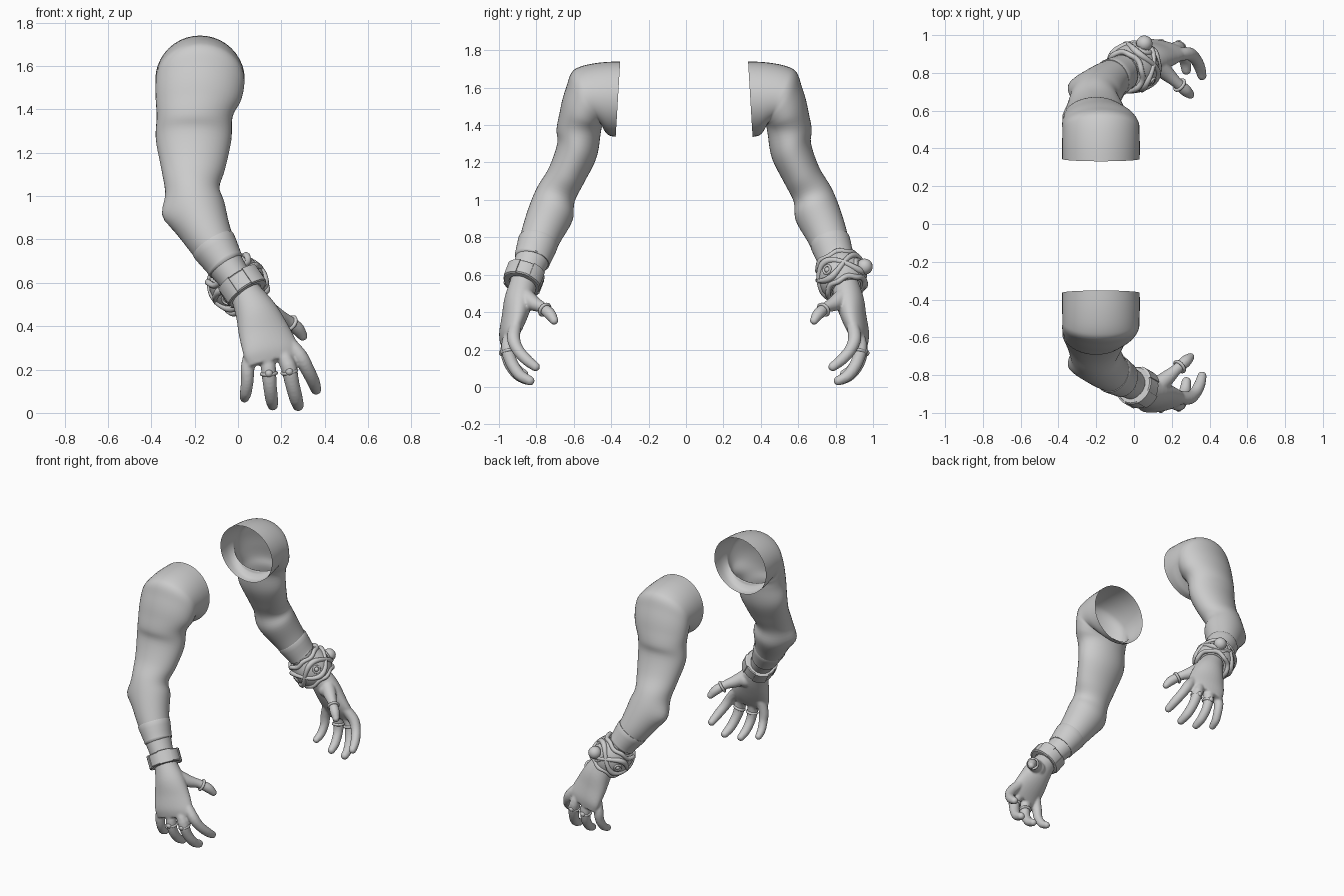
import bpy, bmesh, math
from mathutils import Vector

if "Cube" in bpy.data.objects:
    bpy.data.objects.remove(bpy.data.objects["Cube"])

skin = bpy.data.materials.new("plain grey")
skin.diffuse_color = (0.6, 0.6, 0.6, 1)
skin.use_nodes = True
skin.node_tree.nodes["Principled BSDF"].inputs["Base Color"].default_value = skin.diffuse_color
TAU = 2 * math.pi


def finish(name, bm, side, angle=45, shift=0):
    """Place the part on its side (y = side * s) and shade it."""
    for v in bm.verts:
        v.co.y = side * (v.co.y - shift)
    bmesh.ops.recalc_face_normals(bm, faces=bm.faces)
    me = bpy.data.meshes.new(name)
    bm.to_mesh(me)
    bm.free()
    ob = bpy.data.objects.new(name, me)
    bpy.context.collection.objects.link(ob)
    me.materials.append(skin)
    bpy.context.view_layer.objects.active = ob
    ob.select_set(True)
    bpy.ops.object.shade_smooth_by_angle(angle=math.radians(angle))
    ob.select_set(False)
    return ob


def skin_rows(bm, rows, loop=False, caps=False):
    """Bridge rows of points that each form a closed ring."""
    vs = [[bm.verts.new(p) for p in r] for r in rows]
    n = len(vs[0])
    for i in range(len(vs) if loop else len(vs) - 1):
        a, b = vs[i], vs[(i + 1) % len(vs)]
        for j in range(n):
            bm.faces.new((a[j], a[(j + 1) % n], b[(j + 1) % n], b[j]))
    if caps:
        bm.faces.new(vs[0][::-1])
        bm.faces.new(vs[-1])


def spline(pts, sub):
    out = []
    for i in range(len(pts) - 1):
        p = [pts[max(0, min(len(pts) - 1, i + k))] for k in (-1, 0, 1, 2)]
        for s in range(sub):
            t = s / sub
            out.append([0.5 * (2 * b + (c - a) * t + (2 * a - 5 * b + 4 * c - d) * t * t
                        + (3 * b - a - 3 * c + d) * t ** 3) for a, b, c, d in zip(*p)])
    return out + [list(pts[-1])]


def frame(t, hint=(1, 0, 0)):
    t = Vector(t).normalized()
    u = Vector(hint)
    u = (u - t * u.dot(t)).normalized()
    return u, t.cross(u), t


def with_tangents(p):
    """Append the path direction to each row of (x, s, z, ru, rv)."""
    return [(*q, *(Vector(p[min(i + 1, len(p) - 1)][:3]) - Vector(p[max(i - 1, 0)][:3])).normalized())
            for i, q in enumerate(p)]


def loft(bm, pts, hint=(1, 0, 0), seg=32, sub=5, caps=False):
    """Sweep ellipses along rows of (x, s, z, ru, rv) and optional direction."""
    p = spline(pts, sub)
    if len(p[0]) == 5:
        p = with_tangents(p)
    rows = []
    for q in p:
        u, v, _ = frame(q[5:], hint)
        rows.append([Vector(q[:3]) + u * q[3] * math.cos(TAU * k / seg)
                     + v * q[4] * math.sin(TAU * k / seg) for k in range(seg)])
    skin_rows(bm, rows, caps=caps)


def band(bm, c, axis, profile, seg=40, wave=0, waves=3, phase=0):
    """Revolve a closed (radius, height) profile round an axis, optionally wavy."""
    u, v, t = frame(axis)
    rows = []
    for k in range(seg):
        a = TAU * k / seg
        d = u * math.cos(a) + v * math.sin(a)
        rows.append([Vector(c) + d * r + t * (h + wave * math.sin(waves * a + phase))
                     for r, h in profile])
    skin_rows(bm, rows, loop=True)


def tube(R, r, n=8):
    return [(R + r * math.cos(TAU * k / n), r * math.sin(TAU * k / n)) for k in range(n)]


def ball(bm, c, r):
    vs = bmesh.ops.create_uvsphere(bm, u_segments=20, v_segments=12, radius=r)["verts"]
    bmesh.ops.translate(bm, verts=vs, vec=Vector(c))


# shoulder rings: centre x, half width, outer (s, z), inner (s, z)
SHOULDER = [(-.175, .205, .352, 1.74, .376, 1.337), (-.175, .206, .46, 1.734, .412, 1.345),
            (-.175, .204, .565, 1.712, .435, 1.368), (-.175, .204, .612, 1.68, .442, 1.385),
            (-.177, .204, .641, 1.6, .446, 1.395), (-.184, .195, .673, 1.48, .449, 1.392),
            (-.2, .175, .692, 1.38, .457, 1.35)]
LOWER_ARM = [(-.205, .585, 1.26, .174, .112), (-.207, .64, 1.13, .148, .102), (-.21, .695, 1.03, .125, .107),
             (-.19, .722, .93, .134, .122), (-.135, .775, .81, .11, .108), (-.07, .815, .7, .087, .094),
             (.0, .855, .6, .073, .078), (.035, .872, .55, .07, .07)]
ARM = []
for x, w, so, zo, si, zi in SHOULDER:
    v = Vector((0, so - si, zo - zi)) / 2
    ARM.append((x, (so + si) / 2, (zo + zi) / 2, w, v.length, 0, v.z / v.length, -v.y / v.length))
ARM += with_tangents(LOWER_ARM)

PALM = [(.0, .855, .6, .068, .07), (.035, .87, .55, .074, .072), (.085, .895, .46, .1, .076),
        (.12, .918, .37, .12, .064), (.15, .942, .29, .13, .05), (.165, .952, .24, .12, .034)]
DIGITS = [  # little, ring, middle, index, thumb
    [(.07, .93, .32), (.046, .946, .22), (.043, .937, .15), (.036, .905, .095), (.03, .865, .07)],
    [(.13, .935, .32), (.14, .957, .21), (.147, .945, .13), (.155, .9, .065), (.16, .85, .035)],
    [(.18, .925, .32), (.23, .952, .22), (.25, .935, .135), (.268, .89, .065), (.277, .835, .033)],
    [(.21, .905, .35), (.283, .922, .265), (.32, .9, .2), (.347, .852, .145), (.36, .805, .108)],
    [(.1, .88, .5), (.17, .82, .45), (.225, .77, .425), (.272, .728, .39), (.298, .705, .355)]]
WRIST_AXIS = (.15, .085, -.22)

for side, label, shift in ((-1, "right", 0), (1, "left", .02)):
    # open-ended arm shell with a pointed elbow
    bm = bmesh.new()
    loft(bm, ARM, seg=40)
    for v in bm.verts:
        d = (v.co - Vector((-.32, .745, .92))).length
        v.co += Vector((-.026, .006, -.006)) * math.exp(-(d / .065) ** 2)
    finish(label + "_arm", bm, side, 60, shift)

    # thin forearm cuff with a raised lip
    bm = bmesh.new()
    loft(bm, [(-.114, .79, .775, .095, .098), (-.112, .791, .772, .107, .108),
              (-.065, .818, .695, .091, .099), (-.055, .824, .68, .09, .097),
              (-.053, .825, .677, .078, .084)], seg=40, sub=3)
    finish(label + "_cuff", bm, side, 40, shift)

    # palm, fingers and thumb fused into one hand
    bm = bmesh.new()
    loft(bm, PALM, hint=(1, -.15, -.1), caps=True)
    for i, path in enumerate(DIGITS):
        k = (.95, 1.03, 1.08, 1.04, 1.1)[i]
        radii = (.03, .034, .031, .029, .024) if i < 4 else (.045, .038, .027, .029, .021)
        loft(bm, [(*p, r * k, r * k) for p, r in zip(path, radii)], hint=(1, 0, .3),
             seg=16, sub=4, caps=True)
        ball(bm, path[-1], radii[-1] * k)
    ball(bm, (.12, .85, .46), .05)
    hand = finish(label + "_hand", bm, side, 70, shift)
    m = hand.modifiers.new("fuse", 'REMESH')
    m.mode, m.voxel_size, m.use_smooth_shade = 'VOXEL', .007, True
    m = hand.modifiers.new("soften", 'SMOOTH')
    m.factor, m.iterations = .5, 5

    # rings on ring finger, middle finger and thumb
    bm = bmesh.new()
    for i, j in ((1, 1), (2, 1), (4, 2)):
        a, b = Vector(DIGITS[i][j]), Vector(DIGITS[i][j + 1])
        c = a.lerp(b, .35)
        band(bm, c, b - a, tube(.033, .009), seg=24)
        if i < 4:
            ball(bm, c + Vector((0, .03, 0)), .018)
    finish(label + "_finger_rings", bm, side, 60, shift)

# plain bracelet: flat band with raised plates
u, v, t = frame(WRIST_AXIS)
c = Vector((.022, .866, .584))
bm = bmesh.new()
band(bm, c, t, [(.07, -.042), (.098, -.042), (.104, -.036), (.104, .036), (.098, .042), (.07, .042)], seg=28)
finish("bracelet_band", bm, -1, 30)
bm = bmesh.new()
for mid in (.1, .35, .6, .85):
    rows = []
    for k in range(7):
        a = TAU * (mid + (k - 3) * .022)
        d = u * math.cos(a) + v * math.sin(a)
        rows.append([c + d * r + t * h for r, h in ((.098, -.046), (.109, -.042), (.109, .042), (.098, .046))])
    skin_rows(bm, rows, caps=True)
finish("bracelet_plates", bm, -1, 30)

# ornate bracer: barrel core
c = Vector((.0, .832, .592))
bm = bmesh.new()
band(bm, c, t, [(.08, -.09), (.108, -.09), (.124, -.05), (.13, 0), (.124, .05), (.105, .085), (.08, .085)])
finish("bracer_core", bm, 1, 40)

# rims and interwoven wavy bands
bm = bmesh.new()
for h, R in ((-.085, .108), (.082, .105)):
    band(bm, c + t * h, t, tube(R, .015), seg=48, wave=.006, waves=6)
for ph in (0, math.pi):
    band(bm, c, t, tube(.122, .019), seg=64, wave=.052, waves=2, phase=ph + .6)
finish("bracer_woven_bands", bm, 1, 60)

# round bosses set between the bands
bm = bmesh.new()
for k in range(4):
    a = TAU * (k + .5) / 4 - .3
    d = u * math.cos(a) + v * math.sin(a)
    band(bm, c + d * .129, d + Vector((.001, 0, 0)), tube(.022, .007), seg=20)
    ball(bm, c + d * .123, .017)
finish("bracer_bosses", bm, 1, 60)

# large round knob in a collar
bm = bmesh.new()
k = Vector((.055, .955, .643))
ball(bm, k, .043)
band(bm, k - Vector((.012, .025, .01)), k - c, tube(.047, .015), seg=28)
finish("bracer_knob", bm, 1, 60)
